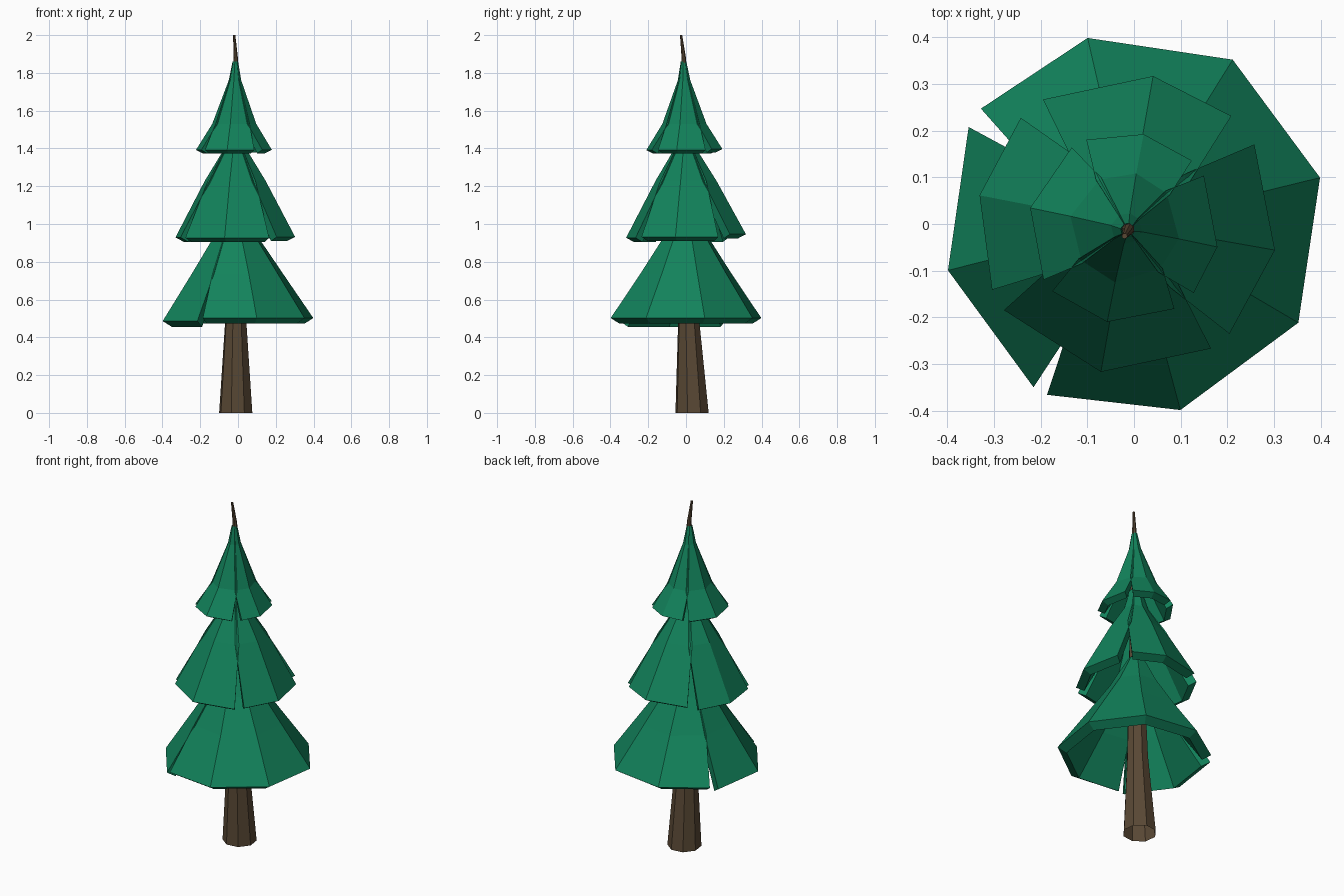
import bpy
from math import cos, sin, radians

if "Cube" in bpy.data.objects:
    bpy.data.objects.remove(bpy.data.objects["Cube"])


def material(name, color):
    m = bpy.data.materials.new(name)
    m.diffuse_color = (*color, 1)
    m.use_nodes = True
    m.node_tree.nodes["Principled BSDF"].inputs["Base Color"].default_value = m.diffuse_color
    return m


GREEN = material("needles", (0.006, 0.225, 0.105))
BROWN = material("bark", (0.10, 0.065, 0.035))


def add_mesh(name, verts, faces, mat):
    me = bpy.data.meshes.new(name)
    me.from_pydata(verts, [], faces)
    me.materials.append(mat)
    ob = bpy.data.objects.new(name, me)
    bpy.context.collection.objects.link(ob)
    return ob


def bough(name, profile, angles, closed_angles, dz=0):
    """Thick skirt piece: profile rows are (cx, cy, outer r, outer z, inner r, inner z), rim first.
    The rim uses angles, upper rows use closed_angles so the slits close upward."""
    rows = [(cx, cy, r, z) for cx, cy, r, z, _, _ in reversed(profile)]
    rows += [(cx, cy, r, z) for cx, cy, _, _, r, z in profile]
    n, k, m = len(angles), len(rows), len(profile)
    verts = []
    for i, (cx, cy, r, z) in enumerate(rows):
        rim = i in (m - 1, m)
        for a in (angles if rim else closed_angles):
            verts.append((cx + r * cos(radians(a)), cy + r * sin(radians(a)),
                          z + (dz if rim else 0)))
    faces = []
    for i in range(k):
        for j in range(n - 1):
            p, q = i * n + j, ((i + 1) % k) * n + j
            faces.append((p, q, q + 1, p + 1))
    # slit walls
    for i in range(m - 1):
        o = k - 1 - i
        faces.append((i * n, o * n, (o - 1) * n, (i + 1) * n))
        faces.append((i * n + n - 1, (i + 1) * n + n - 1, (o - 1) * n + n - 1, o * n + n - 1))
    add_mesh(name, verts, faces, GREEN)


# trunk: leaning octagonal taper with a bent tip, open underneath
path = [(-0.012, 0.032, 0, 0.091), (-0.012, 0.015, 0.47, 0.059), (-0.015, 0, 1.1, 0.04),
        (-0.012, -0.01, 1.75, 0.018), (-0.012, -0.012, 1.88, 0.012), (-0.02, -0.026, 2.0, 0.006)]
N = 8
verts = [(x + r * cos(radians(45 * i + 30)), y + r * sin(radians(45 * i + 30)), z)
         for x, y, z, r in path for i in range(N)]
faces = [(i * N + j, i * N + (j + 1) % N, (i + 1) * N + (j + 1) % N, (i + 1) * N + j)
         for i in range(len(path) - 1) for j in range(N)]
faces.append(tuple(range((len(path) - 1) * N, len(path) * N)))
add_mesh("trunk", verts, faces, BROWN)

# bottom foliage: a narrow and a wide piece, two slits
low = [(0, 0, 0.411, 0.496, 0.362, 0.466), (-0.003, 0, 0.25, 0.735, 0.205, 0.7),
       (-0.01, 0, 0.135, 0.91, 0.095, 0.875), (-0.015, 0, 0.045, 1.08, 0.03, 1.05)]
bough("lower_foliage_left", low, (149.6, 194, 238.4), (148, 194, 240), -0.01)
bough("lower_foliage_main", low, (243, 284, 329, 374, 419, 464, 503),
      (238, 284, 329, 374, 419, 464, 510), 0.006)

# middle and top foliage: four overlapping boughs each
mid = [(-0.015, 0, 0.322, 0.932, 0.278, 0.909), (-0.015, 0, 0.163, 1.23, 0.128, 1.2),
       (-0.015, -0.003, 0.07, 1.38, 0.05, 1.35), (-0.015, -0.005, 0.035, 1.5, 0.025, 1.47)]
top = [(-0.022, -0.008, 0.205, 1.393, 0.168, 1.374), (-0.02, -0.008, 0.119, 1.53, 0.095, 1.51),
       (-0.016, -0.01, 0.034, 1.76, 0.022, 1.73), (-0.014, -0.013, 0.015, 1.86, 0.012, 1.84)]
# side: middle rim, middle upper rows, top rim, top upper rows, rim lift
sides = {"back": ((46, 80, 124), (34, 80, 132), (44.6, 78, 113), (36, 78, 121), 0.014),
         "left": ((135, 169, 206), (125, 169, 215), (123, 168, 213), (115, 168, 220), -0.003),
         "front": ((215, 260, 304), (208, 260, 311), (221.6, 260, 302), (214, 260, 313), -0.005),
         "right": ((313, 350, 392), (304, 350, 401), (317, 348.4, 393), (307, 348.4, 402), 0)}
for side, (m_rim, m_up, t_rim, t_up, dz) in sides.items():
    bough("middle_foliage_" + side, mid, m_rim, m_up, dz)
    bough("top_foliage_" + side, top, t_rim, t_up, dz * 0.3)
